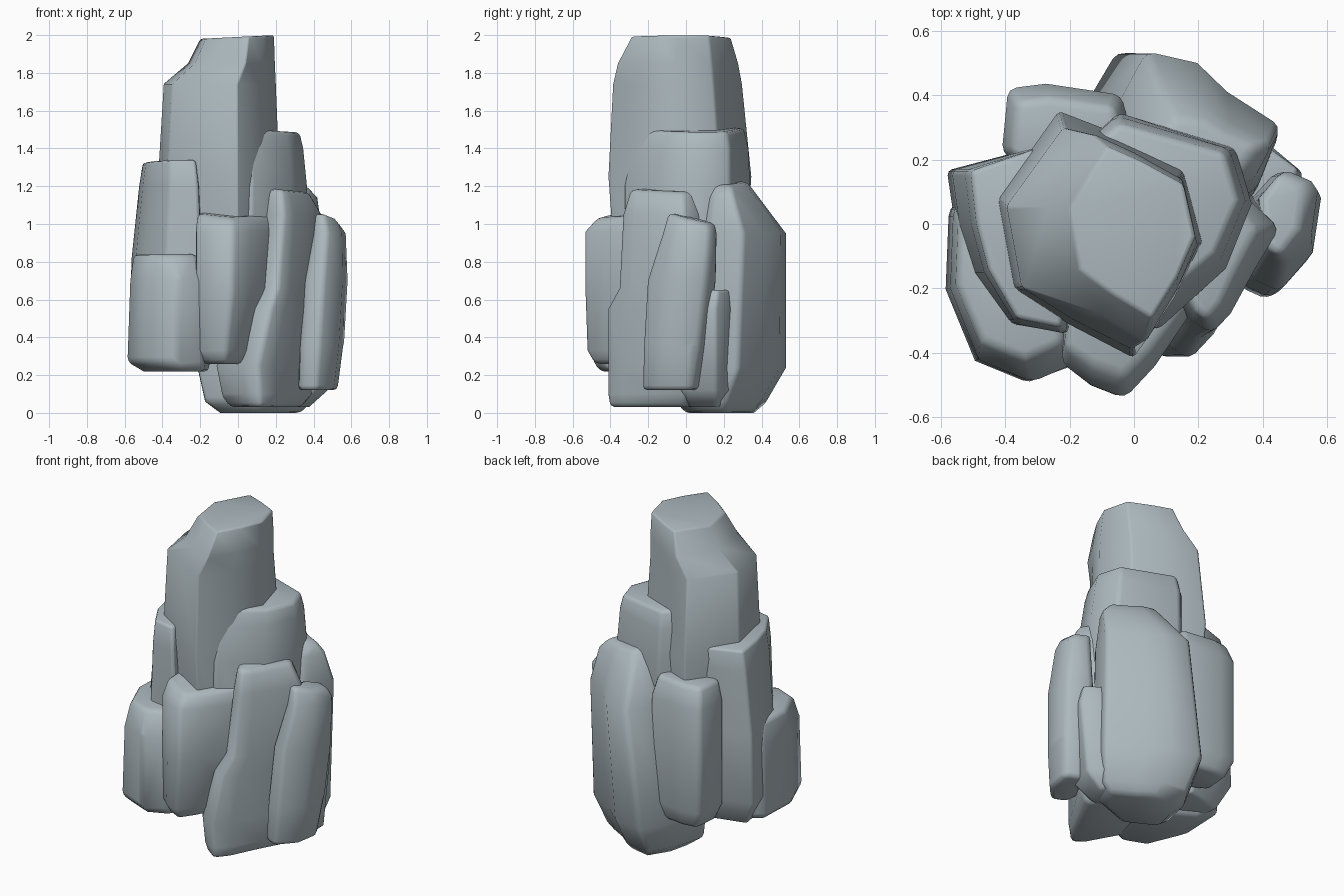
import bpy, bmesh

stone = bpy.data.materials.new("blue grey stone")
stone.diffuse_color = (0.42, 0.49, 0.52, 1)


def rock(name, plan, levels, tilt=(0, 0), bevel=0.025):
    """Loft a plan outline through levels (z, x0, x1, y0, y1); the outline is fitted to each box."""
    xs, ys = [p[0] for p in plan], [p[1] for p in plan]
    ax, bx, ay, by = min(xs), max(xs), min(ys), max(ys)
    bm = bmesh.new()
    rings = []
    for i, (z, x0, x1, y0, y1) in enumerate(levels):
        top = i == len(levels) - 1
        ring = []
        for px, py in plan:
            x = x0 + (px - ax) / (bx - ax) * (x1 - x0)
            y = y0 + (py - ay) / (by - ay) * (y1 - y0)
            dz = tilt[0] * (x - (x0 + x1) / 2) + tilt[1] * (y - (y0 + y1) / 2) if top else 0
            ring.append(bm.verts.new((x, y, z + dz)))
        rings.append(ring)
    n = len(plan)
    for a, b in zip(rings, rings[1:]):
        for i in range(n):
            j = (i + 1) % n
            bm.faces.new((a[i], a[j], b[j], b[i]))
    bm.faces.new(rings[0])
    bm.faces.new(rings[-1])
    bmesh.ops.recalc_face_normals(bm, faces=bm.faces)
    me = bpy.data.meshes.new(name)
    bm.to_mesh(me)
    bm.free()
    me.materials.append(stone)
    ob = bpy.data.objects.new(name, me)
    bpy.context.collection.objects.link(ob)
    # worn corners
    mod = ob.modifiers.new("worn edges", 'BEVEL')
    mod.width = bevel
    mod.segments = 2
    mod.limit_method = 'ANGLE'
    mod.angle_limit = 0.8
    bpy.ops.object.select_all(action='DESELECT')
    ob.select_set(True)
    bpy.context.view_layer.objects.active = ob
    bpy.ops.object.shade_smooth_by_angle(angle=1.5)
    return ob


# tall central spire
rock("spire",
     [(-.23, .35), (-.05, .28), (.16, .18), (.22, -.05), (.13, -.23), (0, -.415), (-.2, -.31), (-.37, -.2), (-.42, .08)],
     [(.5, -.38, .2, -.36, .3), (1.25, -.425, .22, -.415, .35), (1.74, -.395, .2, -.39, .3),
      (1.85, -.265, .195, -.365, .28), (1.99, -.2, .19, -.29, .24)], (.05, 0), .012)

# lower shoulder beside the spire
rock("shoulder",
     [(-.05, .34), (.31, .23), (.36, .06), (.28, -.14), (.07, -.33), (-.2, -.2), (-.2, .2)],
     [(.6, -.2, .36, -.33, .34), (1.2, -.2, .365, -.33, .345), (1.4, -.2, .345, -.29, .335),
      (1.5, -.18, .325, -.25, .31)], (-.06, 0), .02)

# left side: tall slab and low boulder
rock("left_tall_rock",
     [(-.585, .17), (-.3, .245), (-.15, .1), (-.2, -.34), (-.39, -.31), (-.51, -.15), (-.56, 0)],
     [(.24, -.5, -.15, -.28, .18), (.4, -.58, -.15, -.34, .24), (.82, -.565, -.15, -.34, .24),
      (1.2, -.525, -.17, -.34, .24), (1.33, -.505, -.19, -.32, .235)], (0, -.03), .015)
rock("left_low_rock",
     [(-.58, -.2), (-.49, -.42), (-.32, -.49), (-.18, -.43), (-.15, -.1), (-.5, .1), (-.57, .05)],
     [(.22, -.5, -.15, -.45, .02), (.27, -.585, -.15, -.495, .1), (.7, -.57, -.15, -.49, .1),
      (.84, -.55, -.2, -.42, .06)])

# front blocks
rock("front_rock",
     [(-.22, -.43), (-.13, -.5), (-.03, -.54), (.06, -.44), (.19, -.24), (.15, -.1), (-.2, -.15)],
     [(.26, -.19, .08, -.49, -.12), (.33, -.22, .12, -.53, -.1), (.64, -.225, .19, -.54, -.1),
      (.96, -.225, .2, -.54, -.1), (1.05, -.215, .18, -.47, -.12)], (-.06, .1))
rock("front_right_rock",
     [(.45, 0), (.33, -.17), (.22, -.34), (.13, -.42), (.04, -.37), (-.1, -.18), (0, .1), (.3, .12)],
     [(.03, -.04, .34, -.41, .1), (.1, -.09, .40, -.42, .12), (.25, -.12, .42, -.42, .12),
      (.55, -.02, .44, -.42, .12), (.66, .04, .445, -.36, .12), (1.05, .09, .45, -.34, .08),
      (1.18, .12, .38, -.3, .06)], (-.1, 0))

# leaning slab on the right
rock("right_slab",
     [(.42, .17), (.55, .12), (.58, .08), (.55, -.1), (.43, -.23), (.32, -.18), (.3, .05)],
     [(.12, .31, .53, -.235, .08), (.35, .315, .56, -.23, .12), (.7, .34, .58, -.21, .165),
      (.95, .385, .57, -.13, .17), (1.03, .39, .53, -.1, .16)], (-.1, -.22))

# back blocks: tall boulder with a low spur on its right
rock("back_right_rock",
     [(0, .54), (.17, .5), (.27, .4), (.45, .28), (.37, .06), (.1, -.06), (-.15, .1), (-.1, .35)],
     [(0, -.1, .34, 0, .36), (.06, -.18, .4, -.06, .43), (.24, -.22, .45, -.06, .535),
      (.95, -.1, .455, 0, .535), (1.14, -.02, .43, .07, .39), (1.22, .05, .37, .12, .33)], (-.1, -.05))
rock("back_right_spur",
     [(.52, .17), (.42, .26), (.2, .3), (.1, .1), (.25, -.05), (.45, -.02)],
     [(.03, .1, .38, 0, .25), (.12, .1, .48, -.05, .28), (.55, .1, .525, -.05, .28),
      (.65, .1, .51, 0, .27)], (0, 0), .015)
rock("back_left_rock",
     [(-.39, .42), (-.27, .435), (-.03, .4), (.02, .2), (-.2, .1), (-.41, .22)],
     [(.27, -.36, -.01, .12, .4), (.38, -.41, .01, .1, .435), (1.02, -.41, .01, .1, .435),
      (1.14, -.38, -.02, .12, .39)])
